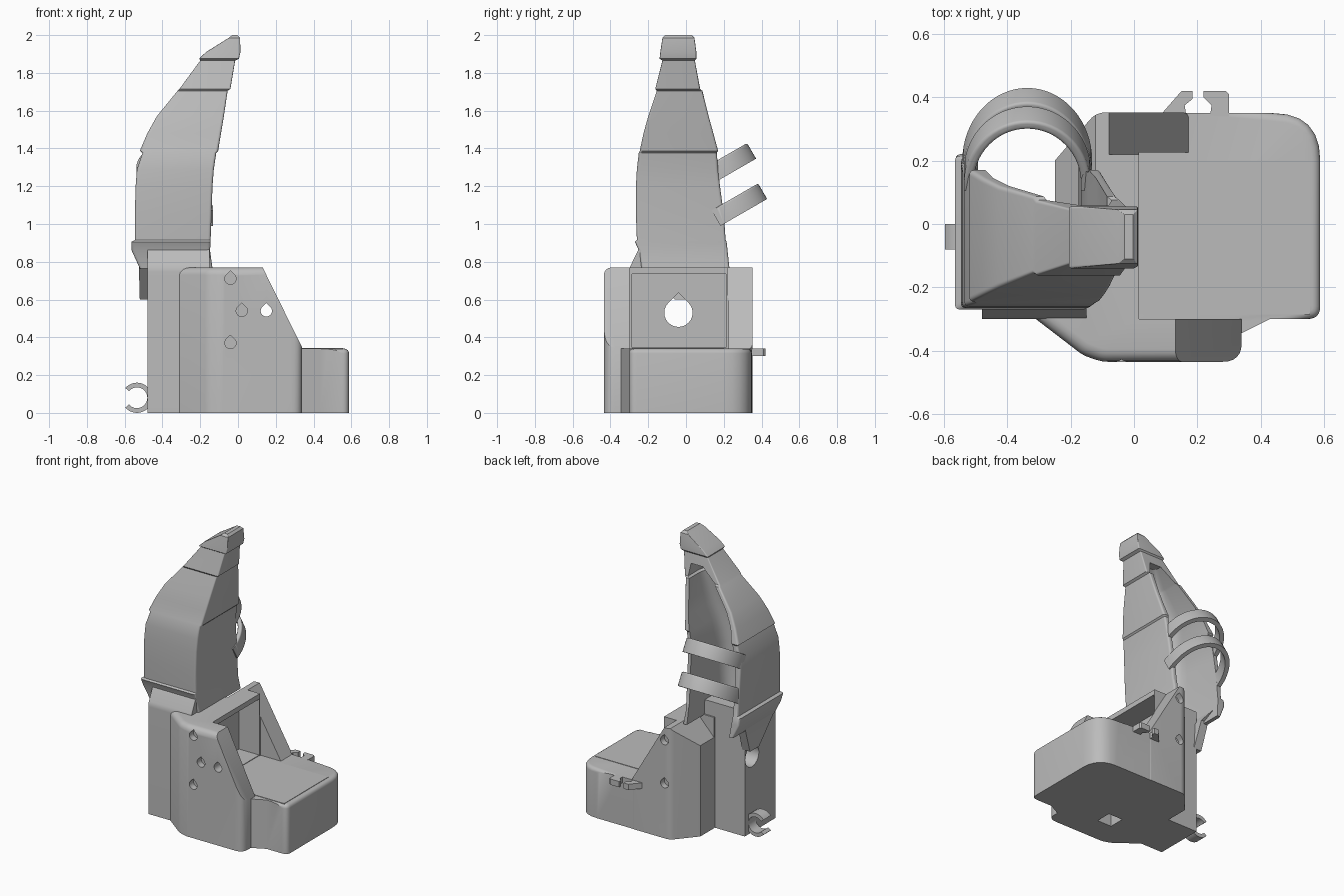
import bpy, bmesh, math
from mathutils import Matrix, Vector

cube = bpy.data.objects.get("Cube")
if cube:
    bpy.data.objects.remove(cube, do_unlink=True)

grey = bpy.data.materials.new("plain grey")
grey.use_nodes = True
grey.diffuse_color = (0.5, 0.5, 0.5, 1)
grey.node_tree.nodes["Principled BSDF"].inputs["Base Color"].default_value = (0.5, 0.5, 0.5, 1)


def finish(bm, name, matrix=None):
    if matrix:
        bm.transform(matrix)
    mesh = bpy.data.meshes.new(name)
    bm.to_mesh(mesh)
    bm.free()
    mesh.materials.append(grey)
    obj = bpy.data.objects.new(name, mesh)
    bpy.context.collection.objects.link(obj)
    return obj


def fillet(points):
    """Round every corner that carries a third number, its tangent length."""
    out = []
    for i, p in enumerate(points):
        c = Vector(p[:2])
        if len(p) == 2:
            out.append(c)
            continue
        before = Vector(points[i - 1][:2]) - c
        after = Vector(points[(i + 1) % len(points)][:2]) - c
        a, b = c + before.normalized() * p[2], c + after.normalized() * p[2]
        for k in range(7):
            t = k / 6
            out.append(a * (1 - t) ** 2 + c * 2 * t * (1 - t) + b * t ** 2)
    return out


def prism(name, points, low, high, axis="z", round_top=0, where=None, matrix=None):
    place = {"x": lambda a, b, h: (h, a, b), "y": lambda a, b, h: (a, h, b),
             "z": lambda a, b, h: (a, b, h)}[axis]
    bm = bmesh.new()
    outline = fillet(points)
    rings = [[bm.verts.new(place(p.x, p.y, h)) for p in outline] for h in (low, high)]
    bridge(bm, rings)
    if round_top:
        edges = [e for e in bm.edges if all(v.co.z > high - 1e-4 and where(v.co) for v in e.verts)]
        bmesh.ops.bevel(bm, geom=edges, offset=round_top, segments=4, profile=0.5, affect="EDGES")
    return finish(bm, name, matrix)


def bridge(bm, rings):
    n = len(rings[0])
    bm.faces.new(rings[0])
    bm.faces.new(rings[-1])
    for lower, upper in zip(rings, rings[1:]):
        for i in range(n):
            j = (i + 1) % n
            bm.faces.new((lower[i], lower[j], upper[j], upper[i]))
    bmesh.ops.recalc_face_normals(bm, faces=bm.faces)


def loft(name, sections, corner=0.0):
    """Skin a stack of rectangles given as z, x0, x1, y0, y1; corner is a share of the width."""
    bm = bmesh.new()
    rings = []
    for z, x0, x1, y0, y1 in sections:
        pts = [(x0, y0), (x1, y0), (x1, y1), (x0, y1)]
        if corner:
            pts = fillet([p + (corner * (x1 - x0),) for p in pts])
        rings.append([bm.verts.new((p[0], p[1], z)) for p in pts])
    bridge(bm, rings)
    return finish(bm, name)


def box(name, x0, x1, y0, y1, z0, z1):
    return loft(name, [(z0, x0, x1, y0, y1), (z1, x0, x1, y0, y1)])


def cut(target, *cutters):
    for cutter in cutters:
        mod = target.modifiers.new("cut", "BOOLEAN")
        mod.operation, mod.solver, mod.object = "DIFFERENCE", "EXACT", cutter
        bpy.context.view_layer.objects.active = target
        bpy.ops.object.modifier_apply(modifier=mod.name)


def teardrop(x, z, r, peak):
    arc = [math.radians(a) for a in range(135, 406, 15)]
    return [(x + r * math.cos(a), z + r * math.sin(a)) for a in arc] + [(x, z + r * peak)]


# Tower with its two side flanks
tower = prism("tower", [
    (-0.31, -0.30), (-0.16, -0.415, 0.02), (-0.10, -0.435, 0.02), (0.34, -0.435, 0.06),
    (0.34, -0.30), (0.015, -0.30), (0.015, 0.225), (0.172, 0.225), (0.172, 0.352, 0.02),
    (-0.12, 0.352, 0.03), (-0.25, 0.20), (-0.25, -0.20), (-0.31, -0.20)],
    0, 0.77, round_top=0.04, where=lambda c: c.y < -0.299 and c.x < 0.339)
post = prism("post", [(-0.30, 0), (-0.30, 0.765, 0.02), (-0.25, 0.87, 0.015), (0.04, 0.87), (0.04, 0)],
             -0.48, -0.15, "x")

# Low box beside the tower
low_box = prism("low_box", [
    (-0.05, -0.34), (0.34, -0.345), (0.43, -0.30), (0.588, -0.30, 0.04),
    (0.588, 0.35, 0.15), (-0.05, 0.35)],
    0, 0.34, round_top=0.025, where=lambda c: c.x > 0.431)
box("lid", 0.016, 0.555, -0.285, 0.2, 0.335, 0.343)

# Cutters for the flank slopes, front recess, bores and bottom pocket
bore = prism("bore_cutter", teardrop(-0.04, 0.53, 0.075, 1.42), -0.7, 0.1, "x")
pocket = box("pocket_cutter", -0.025, 0.085, -0.255, -0.145, -0.1, 0.12)
slopes = [
    prism("front_slope_cutter", [(0.13, 0.771), (0.345, 0.335), (0.6, 0.335), (0.6, 0.9), (0.067, 0.9)],
          -0.6, -0.1, "y"),
    prism("back_slope_cutter", [(-0.08, 0.771), (0.175, 0.335), (0.5, 0.335), (0.5, 0.9), (-0.155, 0.9)],
          0.22, 0.6, "y"),
    prism("ramp_cutter", [(-0.12, 0.771), (-0.26, 0.62), (-0.4, 0.62), (-0.4, 0.9), (-0.12, 0.9)],
          0.05, 0.6, "y")]
recess = box("recess_cutter", -0.14, 0.05, -0.285, 0.212, 0.346, 0.735)
pins = []
for x, z, low, high in ((-0.04, 0.71, -0.6, -0.39), (-0.04, 0.37, -0.6, -0.39),
                        (0.02, 0.54, -0.6, -0.39), (0.15, 0.54, -0.6, -0.2),
                        (-0.08, 0.68, 0.31, 0.6), (-0.08, 0.38, 0.31, 0.6)):
    pins.append(prism("pin_cutter", teardrop(x, z, 0.03, 1.4), low, high, "y"))
cut(tower, *slopes, recess, bore, pocket, *pins)
cut(post, bore)
cut(low_box, pocket)

# Curved finger shell, segment by segment, opened at the back
sections = [
    (0.765, -0.52, -0.135, -0.235, 0.23), (0.86, -0.563, -0.148, -0.25, 0.22),
    (0.905, -0.565, -0.145, -0.27, 0.215), (0.915, -0.546, -0.145, -0.26, 0.21),
    (1.05, -0.546, -0.14, -0.265, 0.20), (1.2, -0.542, -0.135, -0.265, 0.18),
    (1.29, -0.535, -0.128, -0.26, 0.17), (1.377, -0.506, -0.115, -0.25, 0.163),
    (1.387, -0.52, -0.105, -0.245, 0.17), (1.48, -0.48, -0.09, -0.225, 0.145),
    (1.57, -0.43, -0.075, -0.2, 0.12), (1.705, -0.32, -0.055, -0.155, 0.087),
    (1.715, -0.31, -0.04, -0.163, 0.075), (1.865, -0.2, -0.015, -0.125, 0.047),
    (1.875, -0.205, 0.005, -0.14, 0.055), (1.91, -0.17, 0.013, -0.136, 0.055),
    (1.985, -0.05, 0.011, -0.125, 0.045), (2.0, -0.03, -0.003, -0.11, 0.03)]
finger = loft("finger_shell", sections, corner=0.04)
hollow = [(z, x0 + 0.035, x1 - 0.03, y0 + 0.06, 0.6)
          for z, x0, x1, y0, y1 in sections if z < 1.72 and z not in (0.86, 0.905, 1.387)]
hollow[0] = (0.7,) + hollow[0][1:]
hollow.append((1.8, -0.17, -0.08, 0.0, 0.6))
cavity = loft("cavity_cutter", hollow, corner=0.35)
cut(finger, cavity)
loft("shell_tongue", [(0.6, -0.52, -0.46, -0.06, 0.04), (0.78, -0.525, -0.47, -0.22, 0.1),
                      (0.83, -0.54, -0.5, -0.23, 0.18)])

# Two tilted straps
arc = [math.pi * k / 32 for k in range(33)]
for name, y, z, reach, half in (("lower_strap", 0.20, 1.0, 0.265, 0.205),
                                ("upper_strap", 0.17, 1.23, 0.232, 0.2)):
    band = [(half * math.cos(a), reach * math.sin(a)) for a in arc]
    band += [(-half, -0.02), (0.03 - half, -0.02)]
    band += [((half - 0.03) * math.cos(a), (reach - 0.03) * math.sin(a)) for a in reversed(arc)]
    band += [(half - 0.03, -0.02), (half, -0.02)]
    tilt = Matrix.Translation((-0.337, y, z)) @ Matrix.Rotation(math.radians(30), 4, "X")
    prism(name, band, 0, 0.095, round_top=0.01, where=lambda c: c.y > 0.01, matrix=tilt)

# Round cable clip on the post
sweep = [math.radians(a) for a in range(-140, 141, 10)]
ring = [(-0.535 + 0.08 * math.cos(a), 0.08 + 0.08 * math.sin(a)) for a in sweep]
ring += [(-0.535 + 0.055 * math.cos(a), 0.08 + 0.055 * math.sin(a)) for a in reversed(sweep)]
prism("round_clip", ring, -0.08, 0.0, "y")

# Pair of hooks on the back of the low box
prism("hook_inner", [(0.08, 0.34), (0.15, 0.42), (0.185, 0.42), (0.185, 0.395),
                     (0.16, 0.375), (0.165, 0.34)], 0.3, 0.34)
prism("hook_outer", [(0.30, 0.34), (0.30, 0.41), (0.29, 0.42), (0.22, 0.42), (0.22, 0.40),
                     (0.245, 0.375), (0.24, 0.34)], 0.3, 0.34)

# Drop the cutters, then shade everything
for obj in list(bpy.context.collection.objects):
    if obj.name.split(".")[0].endswith("_cutter"):
        bpy.data.objects.remove(obj, do_unlink=True)
    elif obj.type == "MESH":
        bpy.ops.object.select_all(action="DESELECT")
        obj.select_set(True)
        bpy.context.view_layer.objects.active = obj
        bpy.ops.object.shade_smooth_by_angle(angle=math.radians(30))
